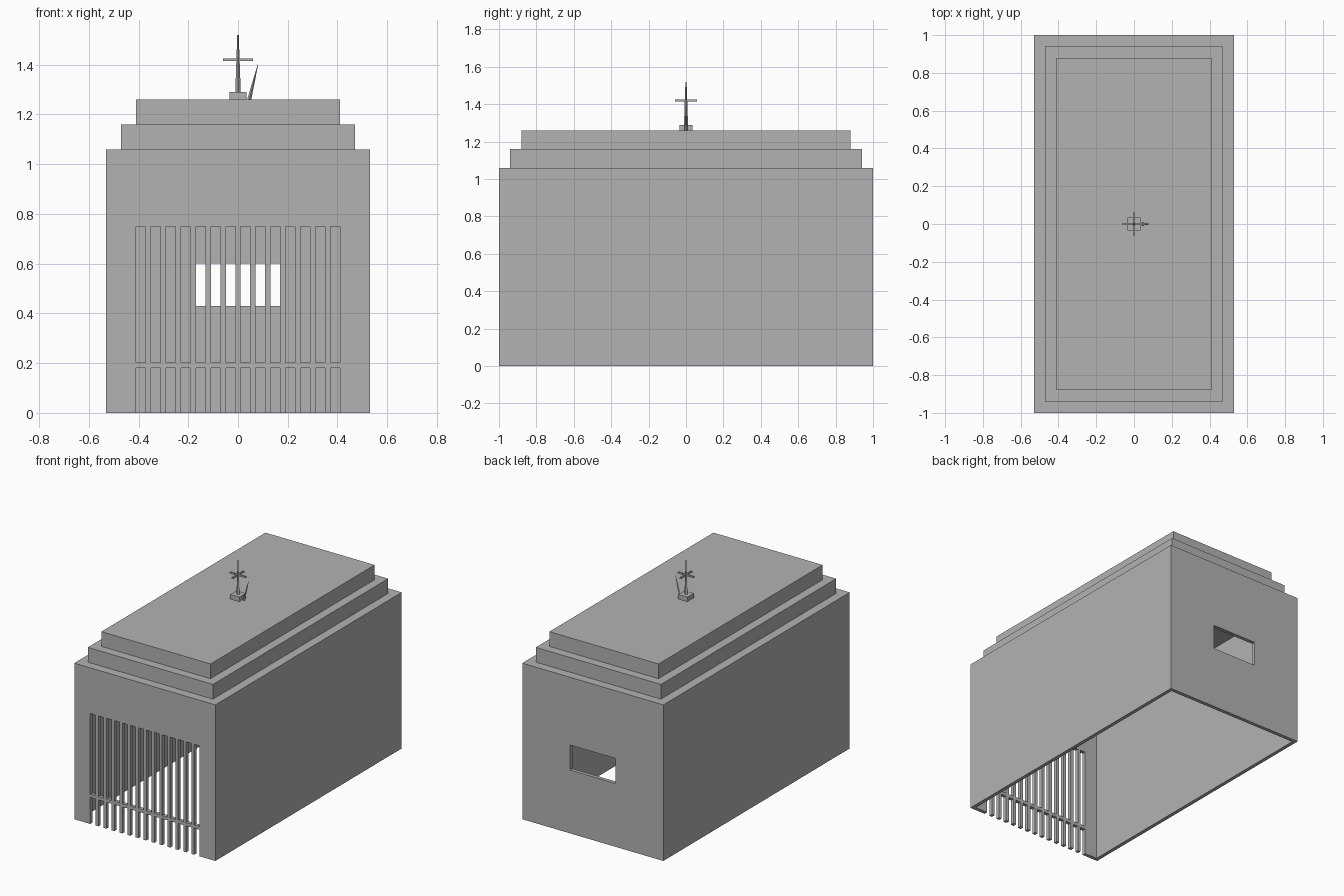
import bpy
from math import radians
from mathutils import Vector

cube = bpy.data.objects.get("Cube")
if cube:
    bpy.data.objects.remove(cube, do_unlink=True)

# One plain material
GREY = (0.45, 0.45, 0.45, 1)
grey = bpy.data.materials.new("plain grey")
grey.use_nodes = True
grey.diffuse_color = GREY
bsdf = next(n for n in grey.node_tree.nodes if n.type == "BSDF_PRINCIPLED")
bsdf.inputs["Base Color"].default_value = GREY


def finish(name):
    obj = bpy.context.object
    obj.name = name
    obj.data.materials.append(grey)
    return obj


def box(name, x, y, z):
    """Box from (min, max) ranges on each axis."""
    ranges = (x, y, z)
    bpy.ops.mesh.primitive_cube_add(size=1, location=[(a + b) / 2 for a, b in ranges])
    bpy.context.object.scale = [b - a for a, b in ranges]
    bpy.ops.object.transform_apply(location=False, rotation=False, scale=True)
    return finish(name)


def spike(name, start, end, r1, r2):
    """Square tapered rod between two points."""
    start, end = Vector(start), Vector(end)
    axis = end - start
    bpy.ops.mesh.primitive_cone_add(vertices=4, radius1=r1, radius2=r2,
                                    depth=axis.length, location=(start + end) / 2)
    obj = finish(name)
    turn = axis.to_track_quat("Z", "Y").to_euler()
    obj.rotation_euler = turn
    return obj


def cut(target, cutter):
    cutter.hide_render = True
    mod = target.modifiers.new("cut", "BOOLEAN")
    mod.operation, mod.solver, mod.object = "DIFFERENCE", "EXACT", cutter
    bpy.context.view_layer.objects.active = target
    bpy.ops.object.modifier_apply(modifier=mod.name)
    bpy.data.objects.remove(cutter, do_unlink=True)


W, L, H, T = 0.53, 1.0, 1.06, 0.025    # half width, half length, height, wall

# Hollow hall, open underneath, with a gate in front and a window behind
hall = box("hall_walls", (-W, W), (-L, L), (0, H))
cut(hall, box("inside_cutter", (T - W, W - T), (T - L, L - T), (-0.1, H - T)))
cut(hall, box("gate_cutter", (-0.41, 0.41), (-L - 0.1, -L + 0.1), (-0.1, 0.75)))
cut(hall, box("window_cutter", (-0.17, 0.17), (L - 0.1, L + 0.1), (0.43, 0.60)))

# Gate bars and cross rail
gate_y = (-L, -L + T)
for i in range(-6, 7):
    x = i * 0.06
    box("gate_bar", (x - 0.011, x + 0.011), gate_y, (0, 0.75))
box("gate_rail", (-0.41, 0.41), gate_y, (0.18, 0.202))

# Stepped roof
box("lower_roof_step", (-0.47, 0.47), (-0.94, 0.94), (H, 1.16))
box("upper_roof_step", (-0.41, 0.41), (-0.88, 0.88), (1.16, 1.26))

# Rooftop mast with crossed arms and a leaning rod
box("mast_base", (-0.035, 0.035), (-0.035, 0.035), (1.26, 1.29))
spike("mast", (0, 0, 1.29), (0, 0, 1.52), 0.011, 0.003)
box("mast_arm_across", (-0.06, 0.06), (-0.005, 0.005), (1.415, 1.425))
box("mast_arm_along", (-0.005, 0.005), (-0.06, 0.06), (1.415, 1.425))
spike("leaning_rod", (0.045, 0, 1.26), (0.08, 0, 1.40), 0.008, 0.001)
